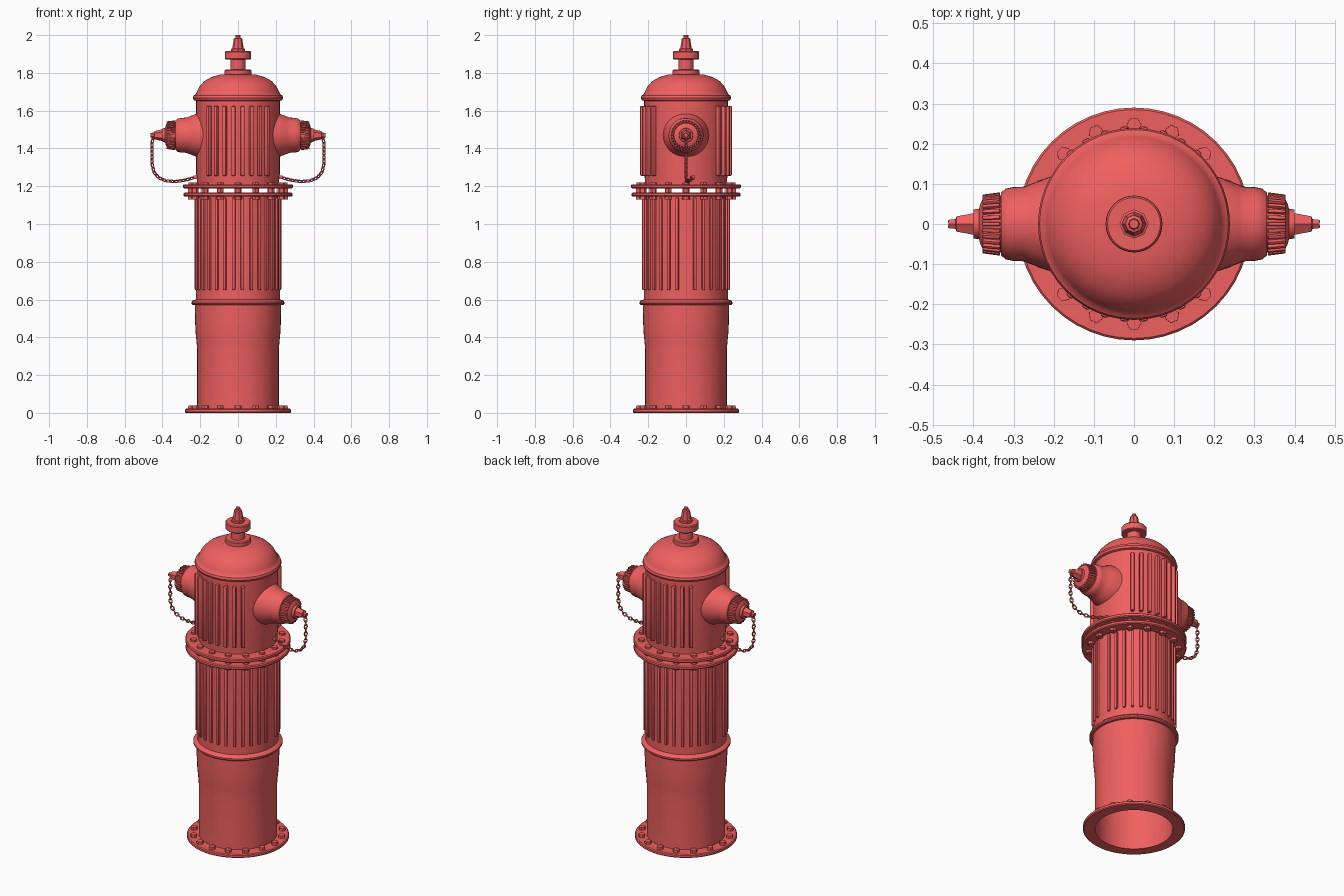
import bpy, bmesh
from math import pi, cos, sin, radians
from mathutils import Matrix, Vector

if "Cube" in bpy.data.objects:
    bpy.data.objects.remove(bpy.data.objects["Cube"])

red = bpy.data.materials.new("red_paint")
red.diffuse_color = (0.87, 0.115, 0.115, 1)
red.use_nodes = True
red.node_tree.nodes["Principled BSDF"].inputs["Base Color"].default_value = red.diffuse_color


def rot(a, axis='Z'):
    return Matrix.Rotation(a, 4, axis)


def move(x, y, z):
    return Matrix.Translation((x, y, z))


def finish(name, bm, normals=True):
    if normals:
        bmesh.ops.recalc_face_normals(bm, faces=bm.faces)
    me = bpy.data.meshes.new(name)
    bm.to_mesh(me)
    bm.free()
    me.materials.append(red)
    ob = bpy.data.objects.new(name, me)
    bpy.context.collection.objects.link(ob)
    return ob


def lathe(name, prof, seg=48, M=Matrix(), closed=False):
    """Turn a (radius, height) profile around the local z axis."""
    bm = bmesh.new()
    rings = [[bm.verts.new(M @ Vector((r * cos(2 * pi * i / seg), r * sin(2 * pi * i / seg), z)))
              for i in range(seg)] for r, z in prof]
    pairs = list(zip(rings, rings[1:]))
    if closed:
        pairs.append((rings[-1], rings[0]))
    for a, b in pairs:
        for i in range(seg):
            j = (i + 1) % seg
            bm.faces.new((a[i], a[j], b[j], b[i]))
    bmesh.ops.remove_doubles(bm, verts=bm.verts, dist=1e-5)
    return finish(name, bm)


def bars(name, mats, size, bevel):
    """Bevelled boxes, one per matrix."""
    bm = bmesh.new()
    for m in mats:
        bmesh.ops.create_cube(bm, size=1, matrix=m @ Matrix.Diagonal((*size, 1)))
    bmesh.ops.bevel(bm, geom=list(bm.edges), offset=bevel, segments=2,
                    affect='EDGES', profile=0.5)
    return finish(name, bm)


def bolts(name, z0, z1, r=0.02, ring=0.247, n=16):
    bm = bmesh.new()
    for i in range(n):
        bmesh.ops.create_cone(bm, cap_ends=True, segments=6, radius1=r, radius2=r * 0.92,
                              depth=z1 - z0,
                              matrix=rot(2 * pi * i / n) @ move(ring, 0, (z0 + z1) / 2))
    return finish(name, bm)


def flange(name, z0, z1, outer, inner):
    e = 0.005
    return lathe(name, [(inner, z0), (outer - e, z0), (outer, z0 + e), (outer, z1 - e),
                        (outer - e, z1), (inner, z1)], closed=True)


# Base flange and lower barrel
flange("base_flange", 0, 0.022, 0.281, 0.214)
bolts("base_bolts", 0.015, 0.038)
lathe("lower_barrel", [(0.216, 0.005), (0.216, 0.33), (0.219, 0.37), (0.224, 0.42),
                       (0.227, 0.48), (0.228, 0.574)])
lathe("barrel_ring", [(0.222, 0.572), (0.24, 0.572), (0.246, 0.578), (0.246, 0.587),
                      (0.24, 0.594), (0.222, 0.602)], closed=True)

# Ribbed middle barrel; ribs skip the two sides
lathe("middle_barrel", [(0.223, 0.59), (0.223, 1.15)])
bars("barrel_ribs", [rot(radians(12 * i)) @ move(0.224, 0, 0.895)
                     for i in range(30) if i % 15], (0.02, 0.018, 0.49), 0.006)

# Pair of bolted flanges with an open gap
flange("lower_joint_flange", 1.145, 1.167, 0.288, 0.215)
flange("upper_joint_flange", 1.188, 1.21, 0.29, 0.215)
bolts("joint_bolts", 1.13, 1.221)

# Upper body, ribs on front and back
lathe("upper_body", [(0.218, 1.2), (0.218, 1.24), (0.222, 1.27), (0.222, 1.66)])
bars("body_ribs", [rot(radians(side + 12 * i + 6)) @ move(0.23, 0, 1.44)
                   for side in (90, 270) for i in range(-4, 4)], (0.028, 0.02, 0.37), 0.006)

# Bonnet dome with rolled rim, and operating nut
lathe("bonnet", [(0.218, 1.65), (0.234, 1.655), (0.239, 1.667), (0.235, 1.68), (0.223, 1.688),
                 (0.217, 1.703), (0.203, 1.73), (0.178, 1.757), (0.14, 1.778), (0.09, 1.792),
                 (0, 1.795)])
lathe("stem_base", [(0.071, 1.785), (0.071, 1.813), (0.066, 1.818), (0, 1.818)], 32)
lathe("stem", [(0.04, 1.81), (0.04, 1.88)], 24)
lathe("nut_collar", [(0, 1.872), (0.066, 1.872), (0.07, 1.876), (0.07, 1.91), (0.066, 1.915),
                     (0, 1.915)], 32)
lathe("operating_nut", [(0.036, 1.91), (0.036, 1.927), (0.03, 1.93), (0.022, 1.982),
                        (0.014, 1.986), (0.012, 2.0), (0, 2.0)], 8)


# Side outlets, caps and chains, repeated by half-turn
def tube_link(bm, M):
    n, k = 12, 6
    v = []
    for i in range(n):
        a = 2 * pi * i / n
        row = []
        for j in range(k):
            b = 2 * pi * j / k
            r = 0.0085 + 0.0032 * cos(b)
            row.append(bm.verts.new(M @ Vector((r * cos(a) * 1.55, r * sin(a),
                                                0.0032 * sin(b)))))
        v.append(row)
    for i in range(n):
        for j in range(k):
            i2, j2 = (i + 1) % n, (j + 1) % k
            bm.faces.new((v[i][j], v[i2][j], v[i2][j2], v[i][j2]))


def chain(name, pts, step, M):
    bm = bmesh.new()
    pts = [Vector(p) for p in pts]
    carry, count = 0.0, 0
    for a, b in zip(pts, pts[1:]):
        d = (b - a).length
        while carry <= d:
            q = (b - a).to_track_quat('X', 'Y').to_matrix().to_4x4()
            tube_link(bm, M @ Matrix.Translation(a.lerp(b, carry / d)) @ q
                      @ rot(pi / 4 + pi / 2 * (count % 2), 'X'))
            carry += step
            count += 1
        carry -= d
    return finish(name, bm)


path = [(0.448, 0, 1.46), (0.455, 0, 1.43), (0.455, 0, 1.32), (0.445, 0, 1.275),
        (0.42, 0, 1.245), (0.38, 0.003, 1.228), (0.33, 0.01, 1.225), (0.28, 0.022, 1.232),
        (0.232, 0.035, 1.245)]
for side, half in (("right", 0), ("left", pi)):
    turn = rot(half)
    M = turn @ move(0, 0, 1.47) @ rot(pi / 2, 'Y')
    lathe(side + "_outlet", [(0.122, 0.18), (0.116, 0.215), (0.108, 0.235), (0.098, 0.262),
                             (0.093, 0.272), (0.092, 0.3), (0.088, 0.32), (0.078, 0.331),
                             (0, 0.331)], 40, M)
    lathe(side + "_cap", [(0.07, 0.325), (0.07, 0.338), (0.064, 0.376), (0.05, 0.383),
                          (0.038, 0.386), (0.036, 0.4), (0, 0.4)], 32, M)
    bars(side + "_cap_grips", [M @ rot(2 * pi * i / 28) @ move(0.069, 0, 0.355) @ rot(-0.13, 'Y')
                               for i in range(28)], (0.014, 0.009, 0.044), 0.002)
    lathe(side + "_cap_nut", [(0.032, 0.395), (0.022, 0.442), (0.014, 0.445), (0.012, 0.462),
                              (0, 0.462)], 6, M)
    chain(side + "_chain", path, 0.0215, turn)
    bars(side + "_chain_lug", [turn @ move(0.225, 0.035, 1.247)], (0.022, 0.02, 0.02), 0.004)

# Smooth shading with sharp edges kept
for ob in bpy.data.objects:
    ob.select_set(True)
    bpy.context.view_layer.objects.active = ob
bpy.ops.object.shade_smooth_by_angle(angle=radians(35))
